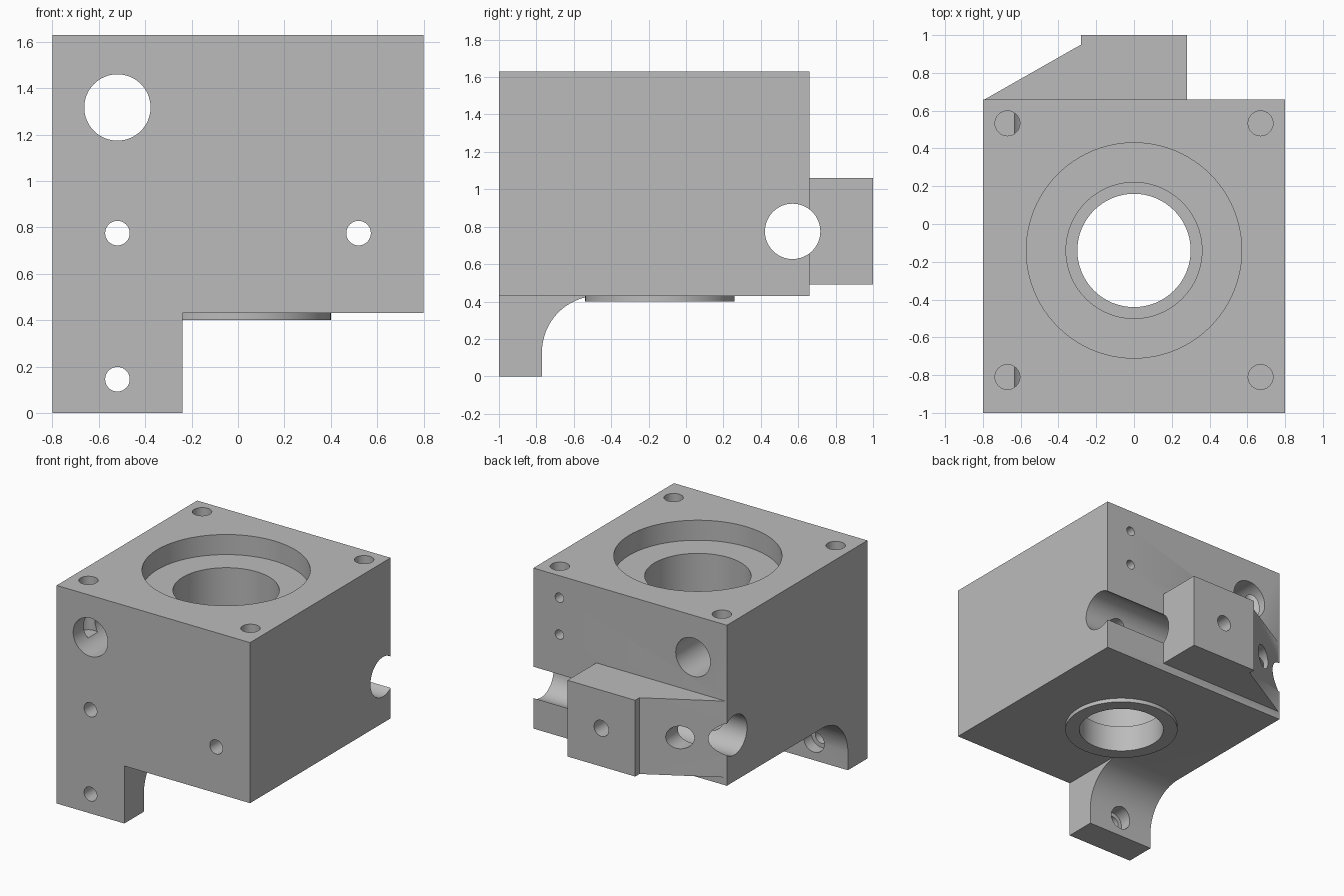
import bpy, bmesh
from math import sin, cos, pi
from mathutils import Vector

cube = bpy.data.objects.get("Cube")
if cube:
    bpy.data.objects.remove(cube, do_unlink=True)

grey = bpy.data.materials.new("machined grey")
grey.use_nodes = True
colour = (0.5, 0.5, 0.5, 1)
grey.diffuse_color = colour
grey.node_tree.nodes["Principled BSDF"].inputs["Base Color"].default_value = colour

# How a flat profile (a, b) at depth d maps to space, by extrusion axis
PLACE = {"x": lambda a, b, d: (d, a, b),
         "y": lambda a, b, d: (a, d, b),
         "z": lambda a, b, d: (a, b, d)}


def prism(name, axis, outline, start, end):
    """Extrude a closed outline along an axis."""
    bm = bmesh.new()
    verts = [bm.verts.new(PLACE[axis](a, b, start)) for a, b in outline]
    face = bm.faces.new(verts)
    out = bmesh.ops.extrude_face_region(bm, geom=[face])
    moved = [v for v in out["geom"] if isinstance(v, bmesh.types.BMVert)]
    bmesh.ops.translate(bm, verts=moved, vec=Vector(PLACE[axis](0, 0, end - start)))
    bmesh.ops.recalc_face_normals(bm, faces=bm.faces)
    mesh = bpy.data.meshes.new(name)
    bm.to_mesh(mesh)
    bm.free()
    mesh.materials.append(grey)
    obj = bpy.data.objects.new(name, mesh)
    bpy.context.collection.objects.link(obj)
    return obj


def arc(a, b, radius, first, last, steps):
    angles = [first + (last - first) * i / steps for i in range(steps + 1)]
    return [(a + radius * cos(t), b + radius * sin(t)) for t in angles]


def rod(name, axis, a, b, radius, start, end, sides=48):
    return prism(name, axis, arc(a, b, radius, 0, 2 * pi, sides)[:-1], start, end)


def combine(target, tool, operation):
    """Apply a boolean and discard the tool."""
    mod = target.modifiers.new(tool.name, "BOOLEAN")
    mod.operation = operation
    mod.solver = "EXACT"
    mod.object = tool
    bpy.context.view_layer.objects.active = target
    bpy.ops.object.modifier_apply(modifier=mod.name)
    bpy.data.objects.remove(tool, do_unlink=True)


# Main block
FRONT, BACK, SIDE, BASE, TOP = -1.0, 0.66, 0.8, 0.43, 1.63
BORE_Y, CHANNEL_Y, CHANNEL_Z = -0.14, 0.57, 0.775
block = prism("bearing_block", "z",
              [(-SIDE, FRONT), (SIDE, FRONT), (SIDE, BACK), (-SIDE, BACK)], BASE, TOP)

# Front leg with a filleted inner corner
leg_outline = [(FRONT, 0), (-0.77, 0)] + arc(-0.47, 0.13, 0.3, pi, pi / 2, 16)
leg_outline += [(-0.47, 0.6), (FRONT, 0.6)]
combine(block, prism("front_leg", "x", leg_outline, -SIDE, -0.24), "UNION")

# Rear lug with one sloping side
lug_outline = [(-0.79, 0.5), (-0.79, BACK), (-0.28, 0.95), (-0.28, 1), (0.28, 1), (0.28, 0.5)]
combine(block, prism("rear_lug", "z", lug_outline, 0.49, 1.06), "UNION")

# Raised ring under the bore
combine(block, rod("bottom_ring", "z", 0, BORE_Y, 0.4, 0.4, 0.6, 64), "UNION")

# Stepped vertical bore
cuts = [rod("bore_recess", "z", 0, BORE_Y, 0.57, 1.48, 2, 96),
        rod("bore_seat", "z", 0, BORE_Y, 0.36, 0.6, 1.6, 80),
        rod("bore_lip", "z", 0, BORE_Y, 0.3, 0.2, 1, 64)]

# Cross channel, and large front to back hole
cuts.append(rod("cross_channel", "x", CHANNEL_Y, CHANNEL_Z, 0.148, -1.2, 1.2, 64))
cuts.append(rod("large_hole", "y", -0.52, 1.317, 0.143, -1.2, 1.2, 64))

# Corner holes in the top
for x in (-0.67, 0.67):
    for y in (-0.81, 0.533):
        cuts.append(rod("corner_hole", "z", x, y, 0.066, 1.23, 2, 32))

# Screw holes through the front, each with a wider pocket behind
for x, z, pocket in ((-0.52, CHANNEL_Z, 0.2), (0.52, CHANNEL_Z, 0.2), (-0.52, 0.145, -0.86)):
    cuts.append(rod("screw_hole", "y", x, z, 0.053, -1.2, 1.2, 32))
    cuts.append(rod("screw_pocket", "y", x, z, 0.085, pocket, 1.2, 32))

# Lug hole and two small holes in the back
cuts.append(rod("lug_hole", "y", 0, CHANNEL_Z, 0.06, CHANNEL_Y, 1.2, 32))
for z in (1.19, 1.465):
    cuts.append(rod("small_back_hole", "y", 0.585, z, 0.035, 0.36, 1.2, 24))

for cut in cuts:
    combine(block, cut, "DIFFERENCE")

# Smooth the round walls, keep the machined edges sharp
bpy.ops.object.select_all(action="DESELECT")
block.select_set(True)
bpy.context.view_layer.objects.active = block
bpy.ops.object.shade_smooth_by_angle(angle=pi / 6)
